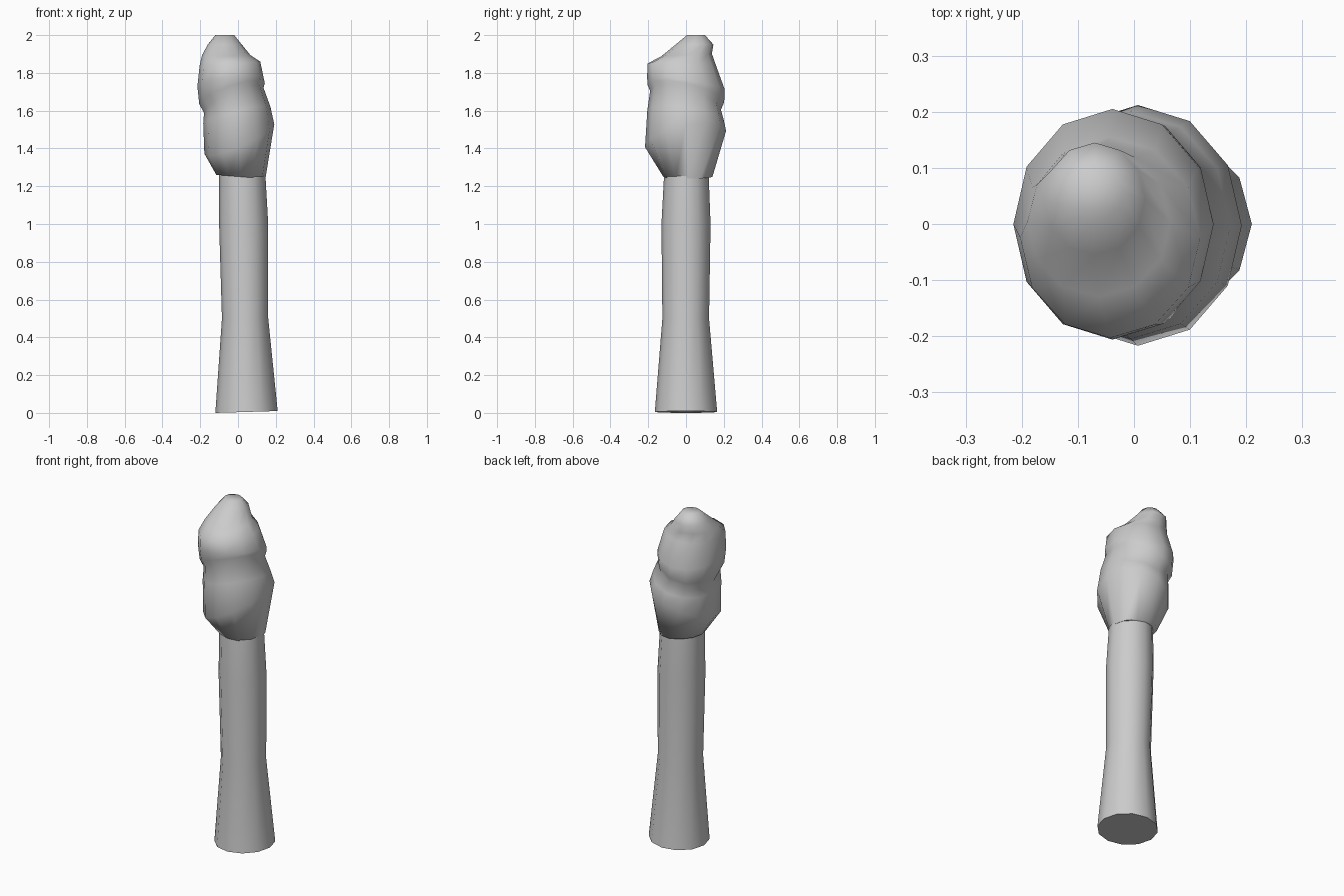
import bpy, bmesh
from math import sin, cos, pi

if "Cube" in bpy.data.objects:
    bpy.data.objects.remove(bpy.data.objects["Cube"])

SIDES = 12

def loft(name, rings, angle):
    """Each ring: x_min, x_max, y_min, y_max, centre z, slope along x, slope along y."""
    bm = bmesh.new()
    loops = []
    for x0, x1, y0, y1, z, sx, sy in rings:
        rx, ry = (x1 - x0) / 2, (y1 - y0) / 2
        loop = []
        for i in range(SIDES):
            a = 2 * pi * i / SIDES
            dx, dy = rx * cos(a), ry * sin(a)
            loop.append(bm.verts.new(((x0 + x1) / 2 + dx, (y0 + y1) / 2 + dy,
                                      z + sx * dx + sy * dy)))
        loops.append(loop)
    for low, up in zip(loops, loops[1:]):
        for i in range(SIDES):
            j = (i + 1) % SIDES
            bm.faces.new((low[i], low[j], up[j], up[i]))
    bm.faces.new(loops[0][::-1])
    bm.faces.new(loops[-1])
    bmesh.ops.recalc_face_normals(bm, faces=bm.faces)
    mesh = bpy.data.meshes.new(name)
    bm.to_mesh(mesh)
    bm.free()
    obj = bpy.data.objects.new(name, mesh)
    bpy.context.collection.objects.link(obj)
    bpy.ops.object.select_all(action='DESELECT')
    obj.select_set(True)
    bpy.context.view_layer.objects.active = obj
    bpy.ops.object.shade_smooth_by_angle(angle=angle)
    return obj

# Stem: flared foot, slim shaft, slight lean at the top
loft("stem", [
    (-0.12, 0.21, -0.165, 0.165, 0.005, 0.03, 0),
    (-0.085, 0.16, -0.125, 0.122, 0.50, 0, 0),
    (-0.10, 0.16, -0.13, 0.13, 1.00, 0, 0),
    (-0.10, 0.145, -0.116, 0.12, 1.26, 0, 0),
], 1.0)

# Cap: tilted bulges with a crease, ending in an off-centre tip
loft("cap", [
    (-0.115, 0.145, -0.12, 0.14, 1.25, -0.08, 0),
    (-0.178, 0.192, -0.217, 0.212, 1.45, 0.42, 0.20),
    (-0.184, 0.172, -0.205, 0.200, 1.575, 0.25, -0.12),
    (-0.180, 0.135, -0.190, 0.185, 1.655, 0.42, -0.27),
    (-0.205, 0.142, -0.203, 0.202, 1.69, 0.32, -0.22),
    (-0.215, 0.138, -0.206, 0.205, 1.745, 0.10, -0.16),
    (-0.203, 0.118, -0.203, 0.155, 1.85, 0.06, 0.0),
    (-0.190, 0.065, -0.130, 0.137, 1.895, 0, 0.05),
    (-0.160, 0.020, -0.055, 0.145, 1.95, 0, 0),
    (-0.120, -0.020, 0.005, 0.100, 2.00, 0, 0),
], 1.4)
